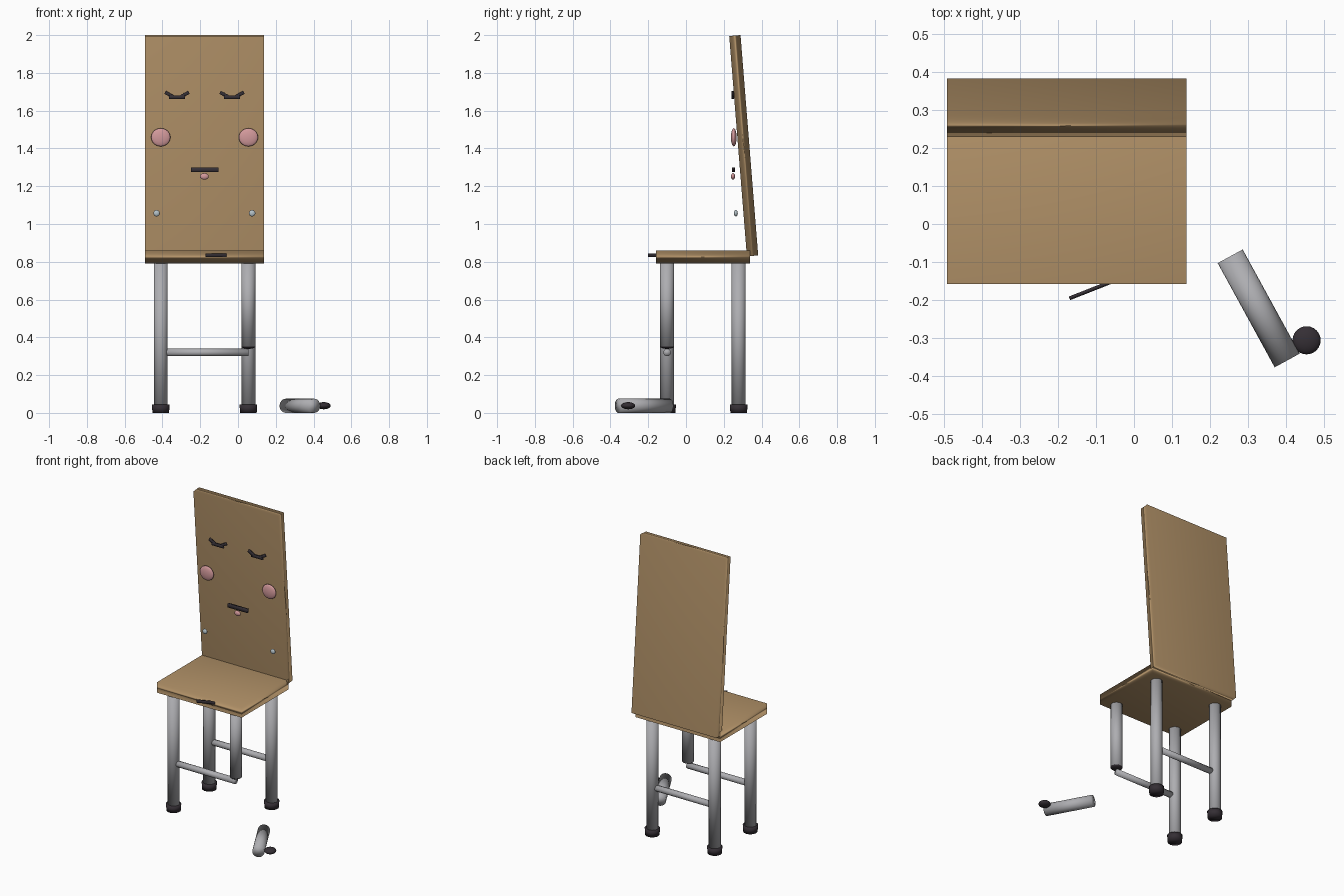
import bpy
import math
from mathutils import Vector

if "Cube" in bpy.data.objects:
    bpy.data.objects.remove(bpy.data.objects["Cube"])


def material(name, rgb):
    m = bpy.data.materials.new(name)
    m.diffuse_color = (*rgb, 1)
    m.use_nodes = True
    m.node_tree.nodes["Principled BSDF"].inputs["Base Color"].default_value = m.diffuse_color
    return m


WOOD = material("wood", (0.45, 0.29, 0.14))
METAL = material("grey metal", (0.42, 0.42, 0.44))
DARK = material("dark rubber", (0.035, 0.028, 0.035))
PINK = material("pink", (0.65, 0.32, 0.33))
TEAR = material("pale blue grey", (0.46, 0.54, 0.58))


def finish(name, mat, smooth=True):
    ob = bpy.context.object
    ob.name = name
    ob.data.materials.append(mat)
    if smooth:
        bpy.ops.object.shade_smooth()
    return ob


def box(name, loc, size, mat, rot=(0, 0, 0)):
    bpy.ops.mesh.primitive_cube_add(size=1, location=loc, rotation=rot)
    bpy.context.object.scale = size
    return finish(name, mat)


def ball(name, loc, radii, mat):
    bpy.ops.mesh.primitive_uv_sphere_add(segments=24, ring_count=14, radius=1, location=loc)
    bpy.context.object.scale = radii
    return finish(name, mat)


def rod(name, a, b, r, mat, r_end=None):
    a, b = Vector(a), Vector(b)
    d = b - a
    bpy.ops.mesh.primitive_cone_add(
        vertices=24, radius1=r, radius2=r_end or r, depth=d.length,
        location=(a + b) / 2, rotation=d.to_track_quat('Z', 'Y').to_euler())
    return finish(name, mat)


# Seat and leaning back board
CX = -0.177
box("seat", (CX, 0.091, 0.825), (0.63, 0.498, 0.07), WOOD)
box("back_board", (CX, 0.3055, 1.4145), (0.63, 0.06, 1.17), WOOD, (0.08, 0, 0))

# Legs with rubber feet; the front right leg is snapped off
LX, RX, FY, BY = -0.409, 0.055, -0.1, 0.279
for name, x, y in (("front_left", LX, FY), ("back_left", LX, BY), ("back_right", RX, BY)):
    rod(name + "_leg", (x, y, 0.002), (x, y, 0.80), 0.037, METAL)
    rod(name + "_foot", (x, y, 0), (x, y, 0.045), 0.044, DARK, 0.047)
rod("front_right_leg_stub", (RX, FY, 0.352), (RX, FY, 0.80), 0.037, METAL)
ball("broken_leg_end", (RX, FY, 0.352), (0.037, 0.037, 0.013), DARK)

# Cross bars
for name, y in (("front", FY), ("back", BY)):
    rod(name + "_cross_bar", (LX, y, 0.32), (RX, y, 0.32), 0.02, METAL)

# Broken leg piece lying on the floor
rod("fallen_leg", (0.253, -0.085, 0.0375), (0.403, -0.359, 0.0375), 0.0375, METAL)
ball("fallen_foot", (0.454, -0.306, 0.038), (0.037, 0.037, 0.019), DARK)

# Closed eyes: a middle bar with two raised arms
for side, x in (("left", -0.323), ("right", -0.032)):
    box(side + "_eye_middle", (x, 0.248, 1.672), (0.085, 0.012, 0.018), DARK)
    for s in (-1, 1):
        box(f"{side}_eye_arm_{'inner' if s > 0 else 'outer'}", (x + s * 0.043, 0.248, 1.686),
            (0.046, 0.012, 0.018), DARK, (0, -s * math.radians(30), 0))

# Cheeks and tear drops
for side, x, tx in (("left", LX, -0.431), ("right", RX, 0.075)):
    ball(side + "_cheek", (x, 0.253, 1.459), (0.051, 0.015, 0.048), PINK)
    ball(side + "_tear", (tx, 0.264, 1.057), (0.017, 0.010, 0.017), TEAR)

# Mouth and tongue
box("mouth", (-0.176, 0.252, 1.287), (0.146, 0.015, 0.024), DARK)
ball("tongue", (-0.178, 0.249, 1.252), (0.023, 0.011, 0.017), PINK)

# Splinter crack at the front edge of the seat
box("seat_crack", (-0.115, -0.174, 0.834), (0.118, 0.010, 0.018), DARK,
    (0, 0, math.radians(21.5)))
